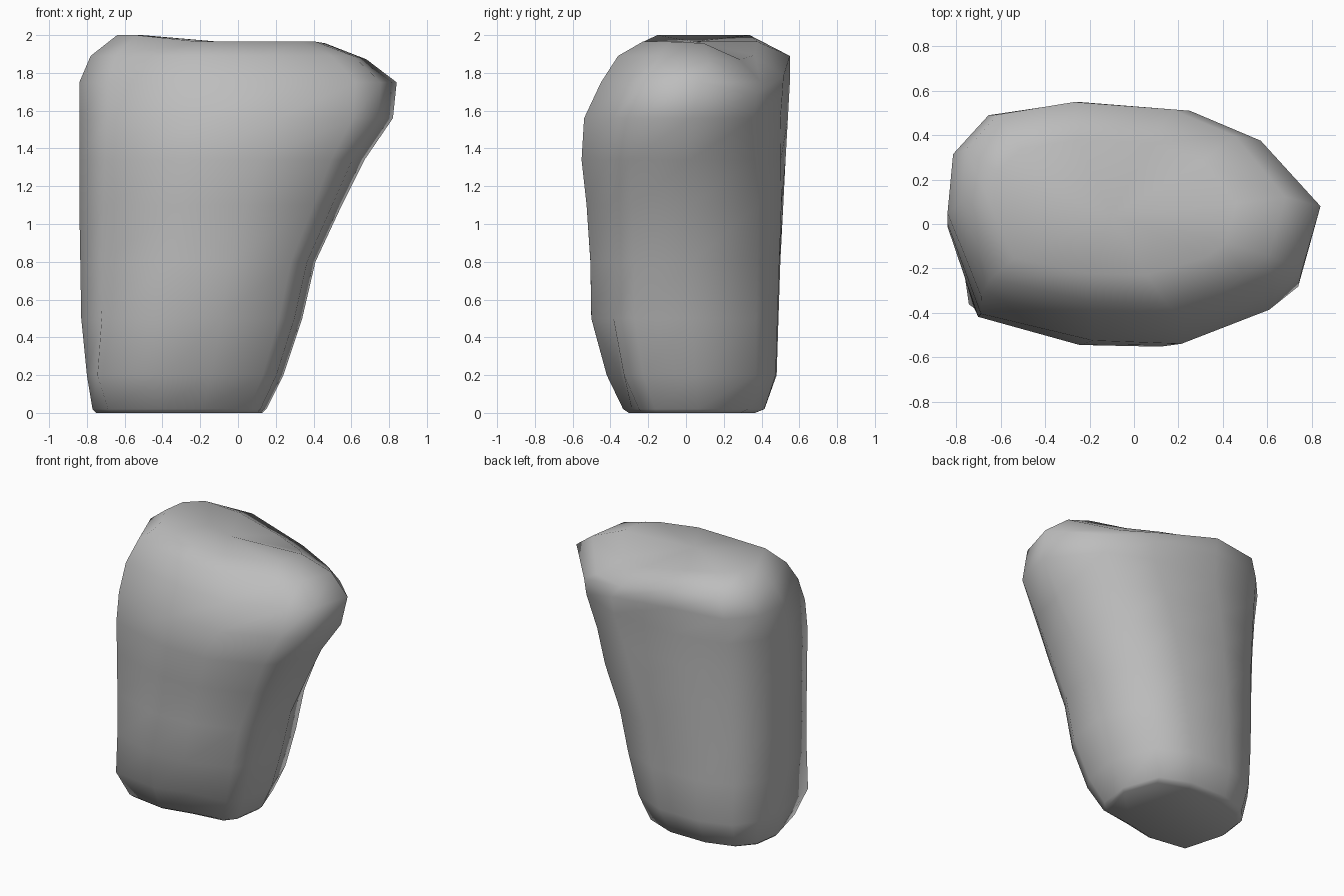
import bpy, bmesh, math

cube = bpy.data.objects.get("Cube")
if cube:
    bpy.data.objects.remove(cube, do_unlink=True)

grey = bpy.data.materials.new("stone grey")
grey.use_nodes = True
colour = (0.51, 0.51, 0.51, 1)
grey.diffuse_color = colour
grey.node_tree.nodes["Principled BSDF"].inputs["Base Color"].default_value = colour

# Pointed outline of the boulder's shoulder, in unit coordinates
SHOULDER = [(1, .06), (.68, .65), (.3, .92), (-.3, 1), (-.78, .88), (-.97, .53),
            (-1, 0), (-.82, -.75), (-.21, -.97), (.27, -1), (.74, -.71), (.9, -.52)]

# Height, left, right, front and back limits, and amount of the pointed outline
RINGS = [(0, -.75, .13, -.31, .37, 0),
         (.02, -.77, .15, -.34, .42, 0),
         (.2, -.8, .24, -.44, .485, .1),
         (.5, -.83, .34, -.505, .495, .1),
         (.8, -.835, .41, -.51, .505, .1),
         (1.1, -.84, .55, -.53, .52, .2),
         (1.34, -.84, .67, -.555, .53, .55),
         (1.56, -.84, .82, -.54, .54, .9),
         (1.75, -.84, .84, -.45, .55, 1),
         (1.89, -.78, .68, -.36, .55, .9),
         (1.99, -.64, .46, -.23, .38, .6)]


def rounded(x, y, power=2.8):
    """Push an outline point onto a boxy oval."""
    size = (abs(x) ** power + abs(y) ** power) ** (1 / power)
    return x / size, y / size


def ring_points(z, left, right, front, back, point):
    for px, py in SHOULDER:
        rx, ry = rounded(px, py)
        u, v = rx + (px - rx) * point, ry + (py - ry) * point
        x = (left + right) / 2 + u * (right - left) / 2
        y = (front + back) / 2 + v * (back - front) / 2
        h = z
        if z > 1.7:  # crown falls away towards the back corner
            h -= 2.3 * (z - 1.6) * max(0, min(x + .2, .65)) * max(0, y - .08)
        if z > 1.95:  # low saddle beside the higher left lobe
            h += .01 if x < -.3 else -.025
        if z < .3 and y < -.2:  # hollow at the foot of the front
            depth = .11 if z > .1 else .05
            y += depth * math.exp(-((x + .2) / .14) ** 2)
            if x < -.6:  # heel beside the hollow
                x, y = x - .2 * z, y - .04
        yield x, y, h


# Boulder body
bm = bmesh.new()
loops = [[bm.verts.new(p) for p in ring_points(*r)] for r in RINGS]
n = len(SHOULDER)
for low, high in zip(loops, loops[1:]):
    for i in range(n):
        j = (i + 1) % n
        bm.faces.new((low[i], low[j], high[j], high[i]))
bm.faces.new(loops[0][::-1])

# Crown
crown = bm.verts.new((-.1, .04, 1.965))
for i in range(n):
    bm.faces.new((loops[-1][i], loops[-1][(i + 1) % n], crown))
bmesh.ops.recalc_face_normals(bm, faces=bm.faces)
for face in bm.faces:
    face.smooth = True

mesh = bpy.data.meshes.new("boulder")
bm.to_mesh(mesh)
bm.free()
mesh.materials.append(grey)
bpy.context.collection.objects.link(bpy.data.objects.new("boulder", mesh))
